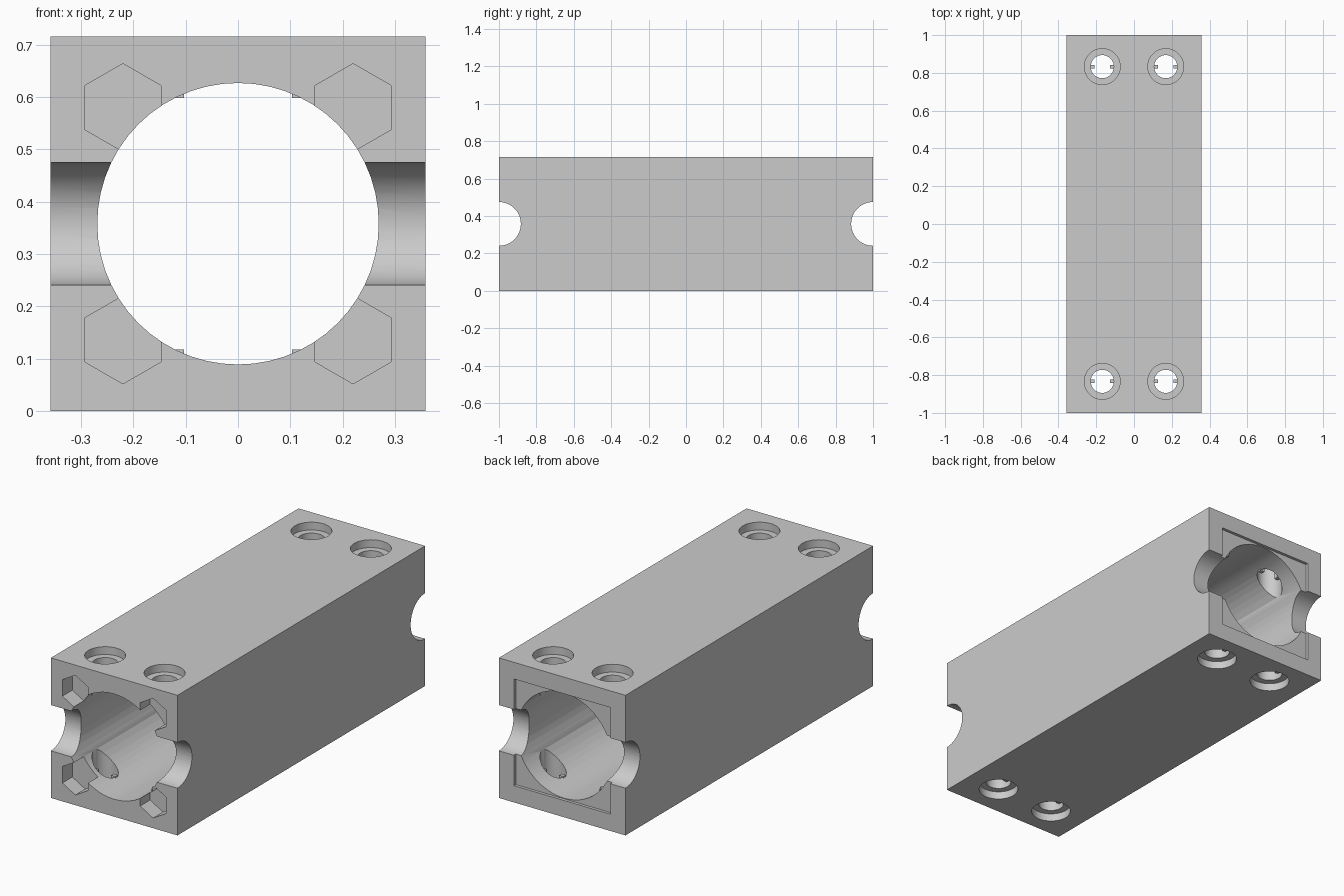
import bpy
from math import pi, radians

cube = bpy.data.objects.get("Cube")
if cube:
    bpy.data.objects.remove(cube, do_unlink=True)

SIDE = 0.716          # width and height of the block
MID = SIDE / 2
SIGNS = (-1, 1)

grey = bpy.data.materials.new("plain grey")
grey.use_nodes = True
colour = (0.6, 0.6, 0.6, 1)
grey.diffuse_color = colour
grey.node_tree.nodes["Principled BSDF"].inputs["Base Color"].default_value = colour


def box(name, size, loc):
    bpy.ops.mesh.primitive_cube_add(size=1, location=loc)
    ob = bpy.context.object
    ob.name = name
    ob.scale = size
    bpy.ops.object.transform_apply(location=False, rotation=False, scale=True)
    ob.data.materials.append(grey)
    return ob


def rod(name, radius, length, loc, rot=(0, 0, 0), sides=48):
    bpy.ops.mesh.primitive_cylinder_add(vertices=sides, radius=radius, depth=length,
                                        location=loc, rotation=rot)
    ob = bpy.context.object
    ob.name = name
    ob.data.materials.append(grey)
    return ob


def cut(target, cutter):
    mod = target.modifiers.new("cut", "BOOLEAN")
    mod.operation = "DIFFERENCE"
    mod.solver = "EXACT"
    mod.object = cutter
    bpy.context.view_layer.objects.active = target
    bpy.ops.object.modifier_apply(modifier=mod.name)
    bpy.data.objects.remove(cutter, do_unlink=True)


block = box("block", (SIDE, 2, SIDE), (0, 0, MID))

# Long bore, and the shallow square recess at the back
cut(block, rod("bore", 0.269, 3, (0, 0, MID), (pi / 2, 0, 0), 56))
cut(block, box("back_recess", (0.545, 0.2, 0.545), (0, 1.085, MID)))

# Half-round notches across both ends
for s in SIGNS:
    cut(block, rod("notch", 0.117, 1, (0, s, MID), (0, pi / 2, 0)))

# Hexagonal nut pockets in the front
for sx in SIGNS:
    for sz in SIGNS:
        cut(block, rod("nut_pocket", 0.084, 0.16, (sx * 0.22, -1, MID + sz * 0.222),
                       (pi / 2, 0, 0), 6))

# Screw holes with counterbores, top and bottom
for sx in SIGNS:
    for sy in SIGNS:
        x, y = sx * 0.168, sy * 0.833
        cut(block, rod("screw_hole", 0.061, 1, (x, y, MID)))
        for z in (0, SIDE):
            cut(block, rod("counterbore", 0.095, 0.08, (x, y, z)))

bpy.ops.object.select_all(action="DESELECT")
block.select_set(True)
bpy.context.view_layer.objects.active = block
bpy.ops.object.shade_smooth_by_angle(angle=radians(30))

# Small locking tabs inside every screw hole
for sx in SIGNS:
    for sy in SIGNS:
        for sz in SIGNS:
            for side in SIGNS:
                box("hole_tab", (0.024, 0.02, 0.05),
                    (sx * 0.168 + side * 0.053, sy * 0.833, MID + sz * 0.265))
